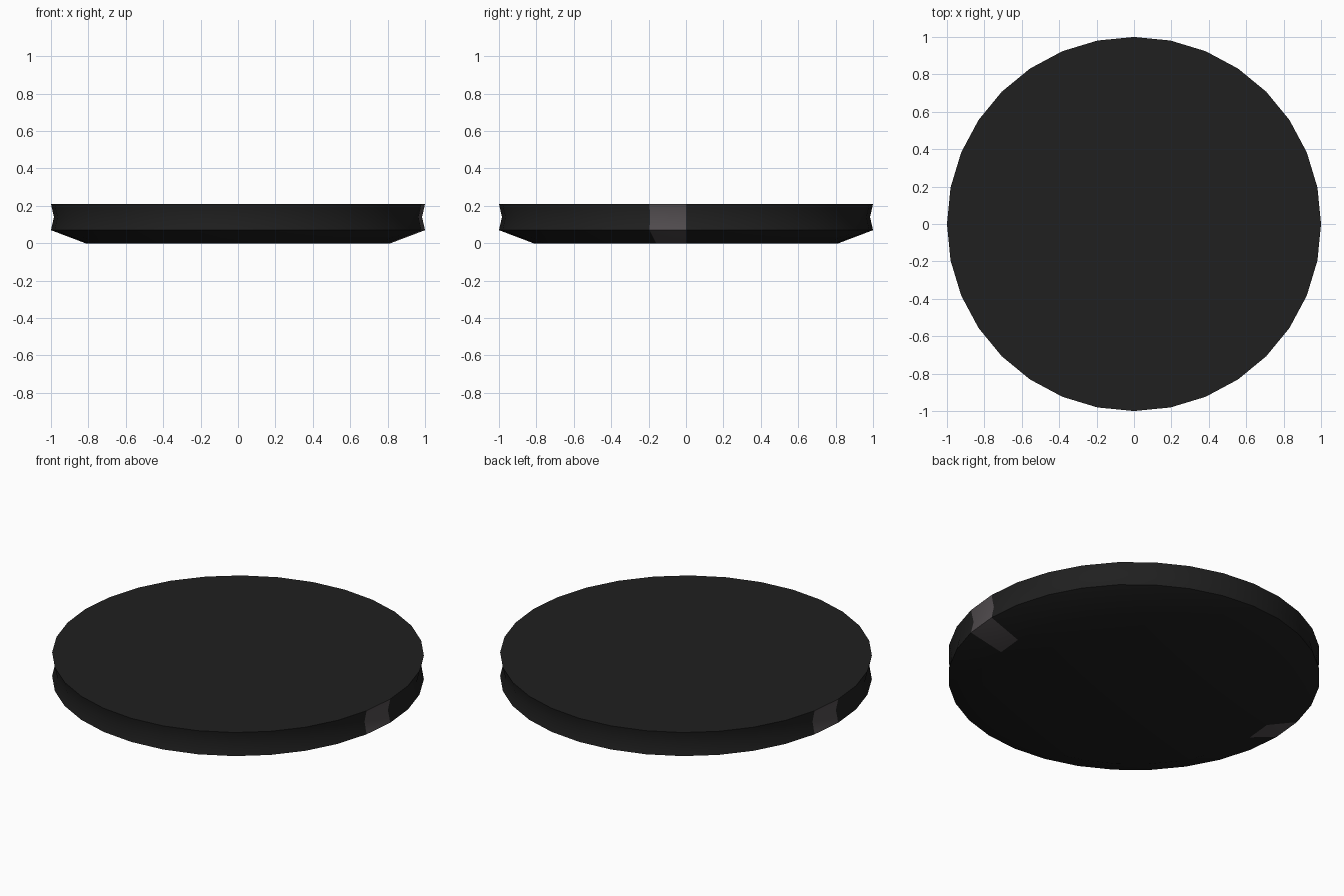
import bpy, bmesh
from math import cos, sin, tau

if "Cube" in bpy.data.objects:
    bpy.data.objects.remove(bpy.data.objects["Cube"])

SIDES = 32
# (radius, height) from underside to top
PROFILE = [(0.815, 0.0), (1.0, 0.07), (0.984, 0.14), (1.0, 0.21)]


def material(name, rgb):
    m = bpy.data.materials.new(name)
    m.diffuse_color = (*rgb, 1)
    m.use_nodes = True
    m.node_tree.nodes["Principled BSDF"].inputs["Base Color"].default_value = m.diffuse_color
    return m


mesh = bpy.data.meshes.new("round_disc")
disc = bpy.data.objects.new("round_disc", mesh)
bpy.context.collection.objects.link(disc)
mesh.materials.append(material("black", (0.014, 0.014, 0.014)))
mesh.materials.append(material("grey_mark", (0.085, 0.075, 0.08)))

bm = bmesh.new()
rings = [[bm.verts.new((r * cos(tau * i / SIDES), r * sin(tau * i / SIDES), z))
          for i in range(SIDES)] for r, z in PROFILE]

# Chamfer and grooved rim; one grey segment on each opposite side
for low, high in zip(rings, rings[1:]):
    for i in range(SIDES):
        j = (i + 1) % SIDES
        face = bm.faces.new((low[i], low[j], high[j], high[i]))
        face.material_index = int(i in (SIDES - 1, SIDES // 2 - 1))

# Flat underside and top
bm.faces.new(rings[0][::-1])
bm.faces.new(rings[-1])
bm.to_mesh(mesh)
bm.free()

# Smooth rim with crisp top and chamfer edges
bpy.context.view_layer.objects.active = disc
disc.select_set(True)
bpy.ops.object.shade_smooth_by_angle(angle=0.52)
